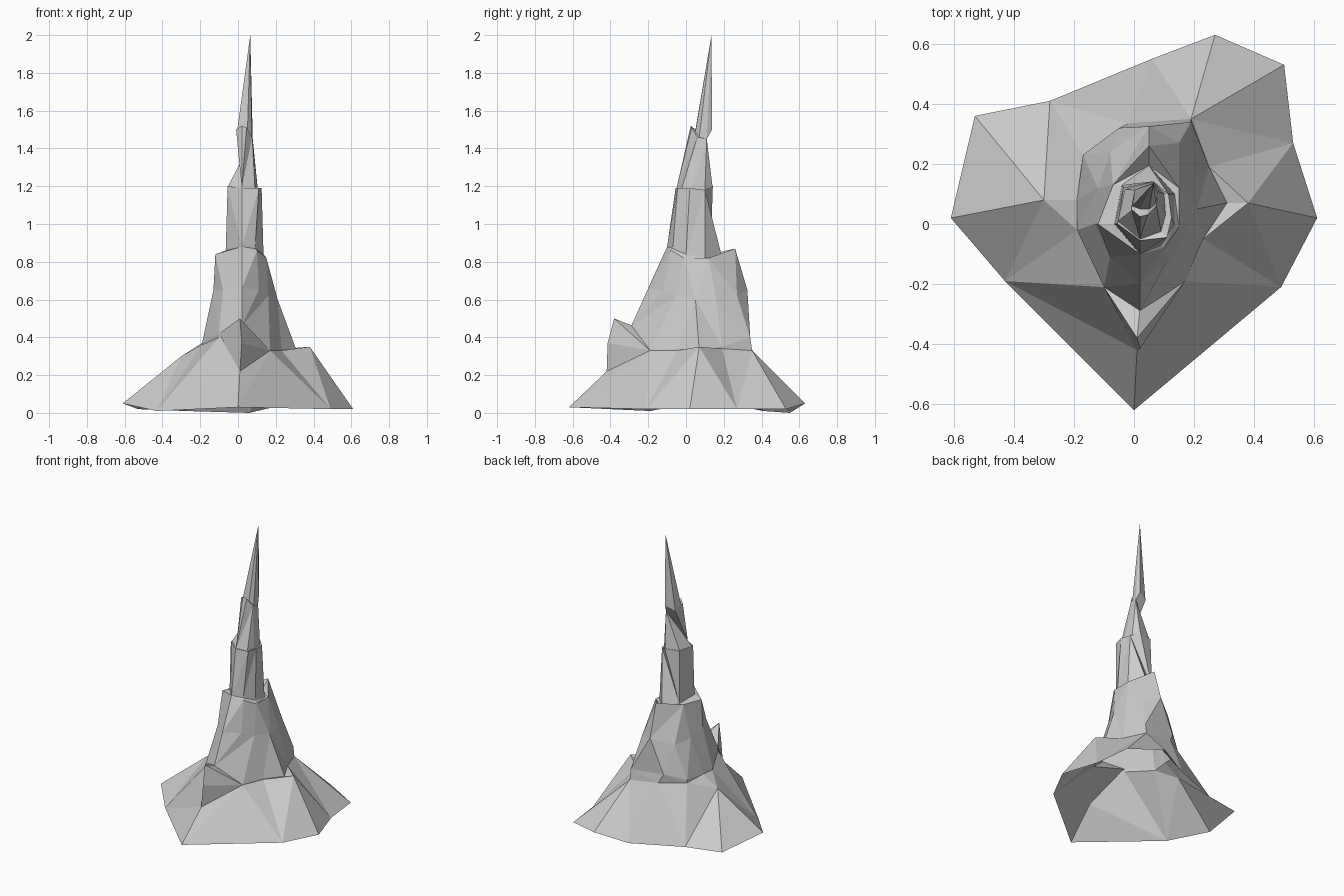
import bpy, bmesh
from mathutils import Vector


def loft(name, rings, tip=None):
    """Zip stacked outlines together with triangles, taking the shorter diagonal each step."""
    bm = bmesh.new()
    loops = [[bm.verts.new(p) for p in ring] for ring in rings]
    for low, high in zip(loops, loops[1:]):
        n, m, i, j = len(low), len(high), 0, 0
        while i < n or j < m:
            a, b = low[i % n], high[j % m]
            a2, b2 = low[(i + 1) % n], high[(j + 1) % m]
            step_low = j >= m or (i < n and (a2.co - b.co).length <= (b2.co - a.co).length)
            if step_low:
                bm.faces.new((a, a2, b))
                i += 1
            else:
                bm.faces.new((a, b2, b))
                j += 1
    if tip:
        top = bm.verts.new(tip)
        last = loops[-1]
        for k, v in enumerate(last):
            bm.faces.new((v, last[(k + 1) % len(last)], top))
    bmesh.ops.remove_doubles(bm, verts=bm.verts, dist=0.002)
    return finish(name, bm)


def rock(name, points):
    """Faceted rock as the hull of a few points."""
    bm = bmesh.new()
    for p in points:
        bm.verts.new(p)
    bmesh.ops.convex_hull(bm, input=bm.verts)
    return finish(name, bm)


def finish(name, bm):
    me = bpy.data.meshes.new(name)
    bm.to_mesh(me)
    bm.free()
    ob = bpy.data.objects.new(name, me)
    bpy.context.collection.objects.link(ob)
    return ob


# Outlines, each starting at the front and running counter-clockwise
ground = [(0, -.62, .03), (.49, -.21, .02), (.61, .02, .02), (.53, .27, .02), (.5, .53, .02),
          (.27, .63, .05), (.06, .55, 0), (-.28, .41, .01), (-.53, .36, .02), (-.61, .02, .05),
          (-.43, -.19, .01)]
shelf = [(.01, -.42, .22), (.17, -.19, .33), (.23, -.05, .33), (.38, .07, .35), (.25, .19, .34),
         (.19, .35, .33), (-.02, .335, .36), (-.17, .23, .36), (-.3, .08, .30), (-.19, -.02, .36),
         (-.1, -.21, .40)]
foot = [(.02, -.29, .46), (.17, -.19, .335), (.23, -.05, .34), (.31, .07, .33), (.25, .19, .35),
        (.19, .34, .4), (-.05, .32, .42), (-.17, .23, .38), (-.19, .08, .37), (-.19, -.02, .37),
        (-.1, -.21, .42)]
waist = [(.02, -.2, .66), (.11, -.12, .65), (.16, -.05, .62), (.21, .05, .6), (.2, .16, .6),
         (.15, .27, .62), (.05, .325, .65), (-.08, .24, .6), (-.12, .12, .62), (-.13, 0, .65),
         (-.08, -.11, .65)]
shoulder = [(.02, -.1, .88), (.1, -.08, .86), (.15, -.01, .82), (.15, .12, .82), (.05, .26, .87),
            (-.07, .13, .84), (-.12, 0, .84)]
column_foot = [(.02, -.1, .88), (.09, -.07, .87), (.135, 0, .84), (.135, .1, .82), (.05, .195, .81),
               (-.04, .13, .84), (-.065, 0, .86)]
column_top = [(.02, -.055, 1.19), (.11, -.045, 1.19), (.125, .02, 1.19), (.115, .1, 1.18),
              (.065, .142, 1.2), (-.035, .12, 1.2), (-.055, 0, 1.2)]
neck_foot = [(.02, -.05, 1.19), (.09, -.025, 1.18), (.105, .03, 1.18), (.1, .1, 1.18),
             (.065, .14, 1.2), (-.03, .115, 1.2), (-.053, .01, 1.2)]
neck_top = [(.02, .025, 1.52), (.045, .03, 1.51), (.075, .06, 1.46), (.08, .11, 1.45),
            (.065, .138, 1.5), (0, .115, 1.47), (-.01, .05, 1.5)]
spire_foot = [(.02, .05, 1.5), (.05, .05, 1.49), (.073, .07, 1.46), (.078, .11, 1.45),
              (.065, .138, 1.5), (.002, .115, 1.47), (-.005, .06, 1.49)]

# Open rocky apron, then the tapering tower in stepped tiers
loft("rock_apron", [ground, shelf, foot])
loft("lower_tower", [foot, waist, shoulder, column_foot])
loft("middle_column", [column_foot, column_top, neck_foot])
loft("upper_neck", [neck_foot, neck_top, spire_foot])
loft("spire", [spire_foot], tip=(.065, .135, 2))

# Jutting crag on the front
rock("front_crag", [(.01, -.42, .22), (.02, -.415, .37), (.01, -.38, .50),
                    (-.1, -.21, .42), (.17, -.19, .33), (.02, -.28, .46)])
